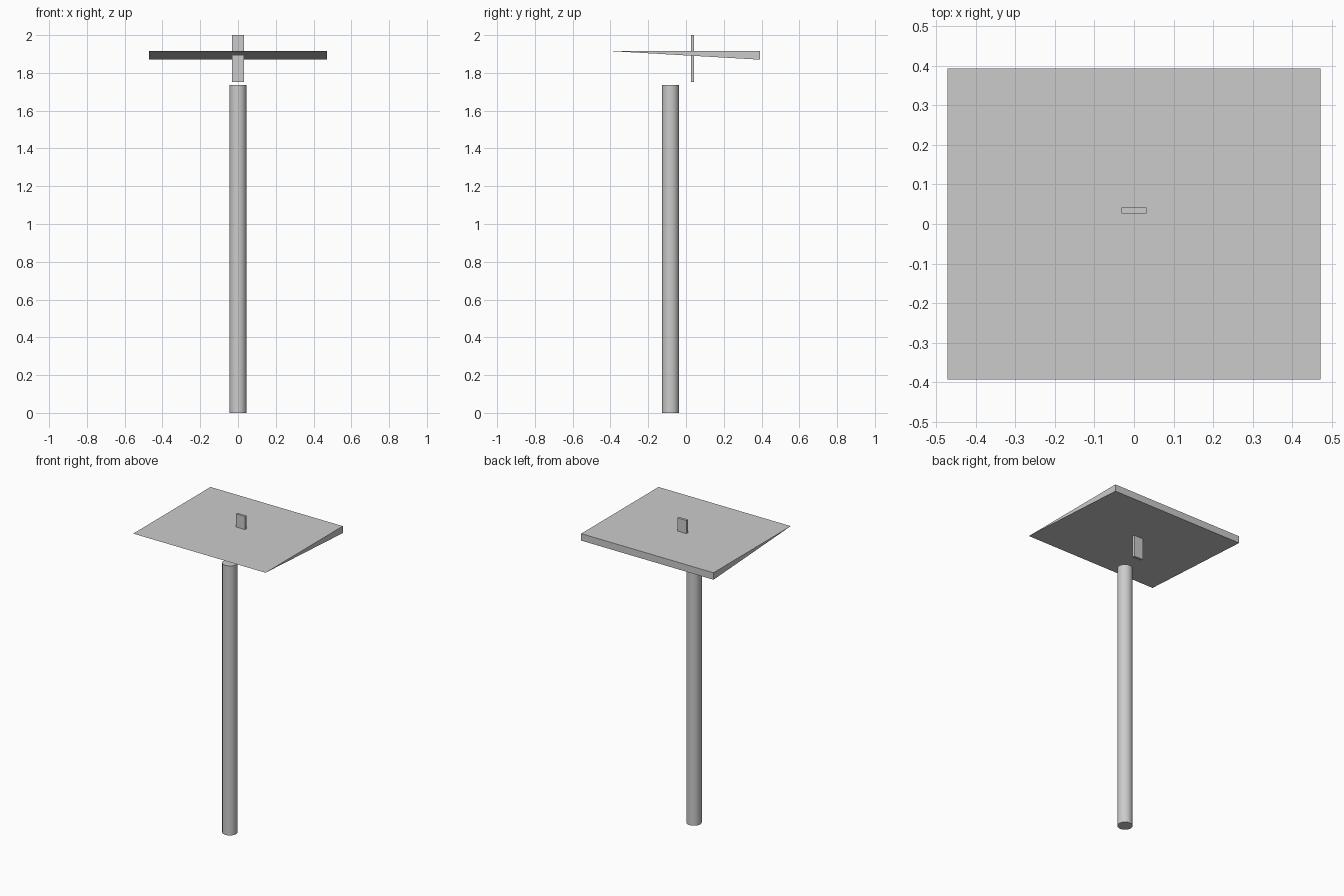
import bpy, bmesh, math

if "Cube" in bpy.data.objects:
    bpy.data.objects.remove(bpy.data.objects["Cube"])


def extrude_x(name, profile, half_width):
    """Solid made by sweeping a (y, z) profile along x, centred on x = 0."""
    bm = bmesh.new()
    face = bm.faces.new([bm.verts.new((-half_width, y, z)) for y, z in profile])
    out = bmesh.ops.extrude_face_region(bm, geom=[face])
    verts = [g for g in out["geom"] if isinstance(g, bmesh.types.BMVert)]
    bmesh.ops.translate(bm, verts=verts, vec=(2 * half_width, 0, 0))
    bmesh.ops.recalc_face_normals(bm, faces=bm.faces)
    mesh = bpy.data.meshes.new(name)
    bm.to_mesh(mesh)
    bm.free()
    obj = bpy.data.objects.new(name, mesh)
    bpy.context.collection.objects.link(obj)
    return obj


# Round upright pole, set slightly towards the front
POLE_HEIGHT = 1.735
bpy.ops.mesh.primitive_cylinder_add(
    vertices=32, radius=0.045, depth=POLE_HEIGHT,
    location=(0, -0.082, POLE_HEIGHT / 2))
bpy.context.object.name = "pole"
bpy.ops.object.shade_smooth_by_angle(angle=math.radians(30))

# Wedge panel: flat on top, sharp front edge, thick at the back
extrude_x("wedge_panel", [(-0.393, 1.915), (0.393, 1.87), (0.393, 1.915)], 0.471)

# Thin upright tab passing through the panel
extrude_x("mounting_tab", [(0.026, 1.751), (0.042, 1.751), (0.042, 2.0), (0.026, 2.0)], 0.032)
